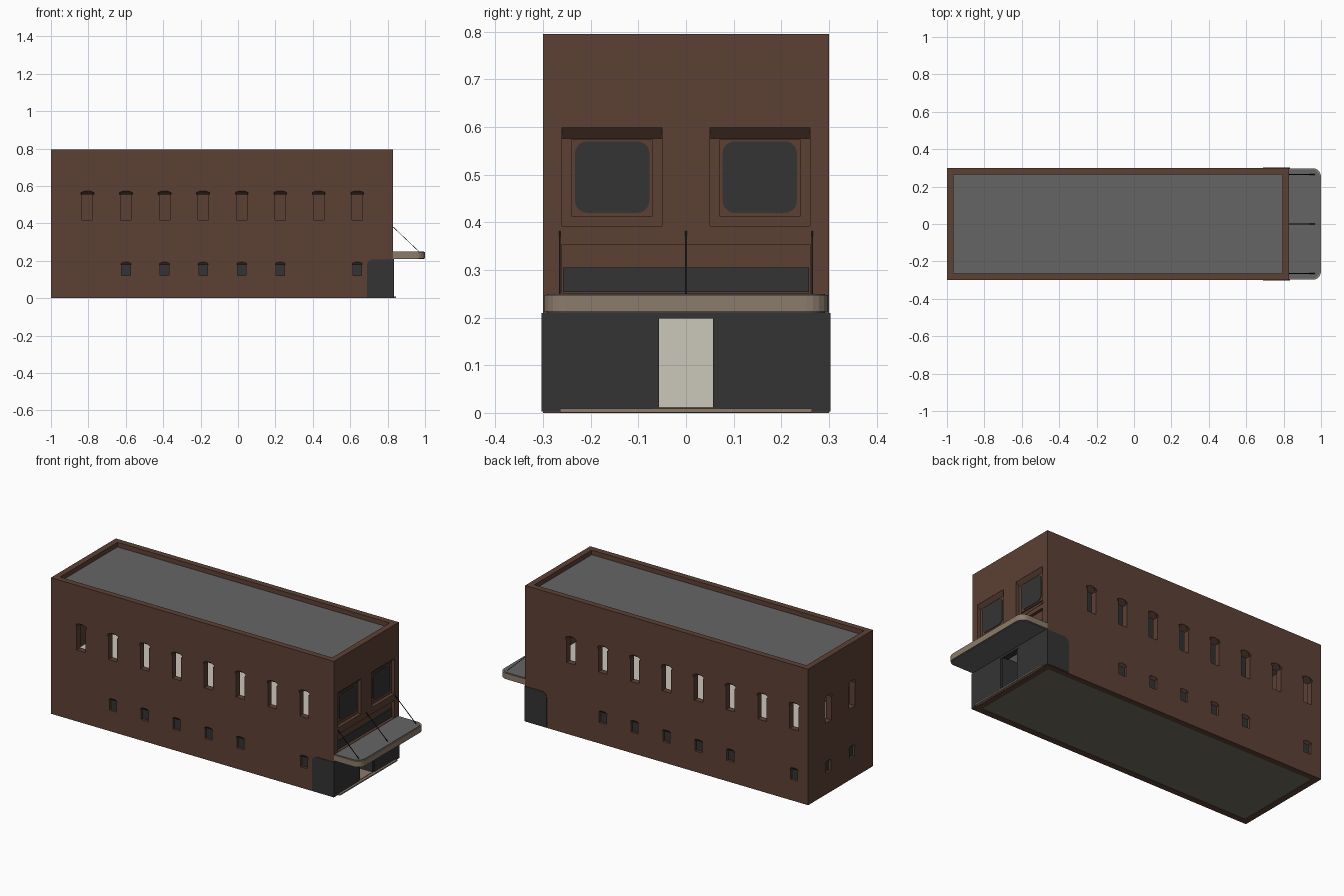
import bpy, bmesh, math

if "Cube" in bpy.data.objects:
    bpy.data.objects.remove(bpy.data.objects["Cube"])


def material(name, r, g, b):
    m = bpy.data.materials.new(name)
    m.use_nodes = True
    m.diffuse_color = (r, g, b, 1)
    m.node_tree.nodes["Principled BSDF"].inputs["Base Color"].default_value = (r, g, b, 1)
    return m


BROWN = material("brown brick", .107, .052, .035)
DARK = material("dark glass", .034, .034, .034)
GREY = material("grey roofing", .13, .13, .13)
CREAM = material("cream interior", .6, .57, .5)
TAN = material("tan trim", .26, .2, .15)
OLIVE = material("olive ground slab", .16, .155, .12)
BLACK = material("black metal", .012, .012, .012)

# Overall walls
X0, X1, Y, H, T = -1.0, .83, .3, .795, .035


def finish(bm, name, mat):
    bmesh.ops.recalc_face_normals(bm, faces=bm.faces)
    me = bpy.data.meshes.new(name)
    bm.to_mesh(me)
    bm.free()
    me.materials.append(mat)
    ob = bpy.data.objects.new(name, me)
    bpy.context.collection.objects.link(ob)
    return ob


def add_prism(bm, ring_a, ring_b):
    a = [bm.verts.new(p) for p in ring_a]
    b = [bm.verts.new(p) for p in ring_b]
    bm.faces.new(a)
    bm.faces.new(b[::-1])
    for i in range(len(a)):
        j = (i + 1) % len(a)
        bm.faces.new((a[i], b[i], b[j], a[j]))


def box(name, mat, x0, x1, y0, y1, z0, z1):
    bm = bmesh.new()
    ring = [(x0, y0), (x1, y0), (x1, y1), (x0, y1)]
    add_prism(bm, [(x, y, z0) for x, y in ring], [(x, y, z1) for x, y in ring])
    return finish(bm, name, mat)


def on_wall(side, u, z, d):
    """Point on a wall: u along it, z up, d outward."""
    return {"front": (u, -Y - d, z), "back": (u, Y + d, z),
            "right": (X1 + d, u, z), "left": (X0 - d, u, z)}[side]


def wall_prism(bm, side, profile, d0, d1):
    add_prism(bm, [on_wall(side, u, z, d0) for u, z in profile],
              [on_wall(side, u, z, d1) for u, z in profile])


def plate(name, mat, side, profile, d0, d1):
    bm = bmesh.new()
    wall_prism(bm, side, profile, d0, d1)
    return finish(bm, name, mat)


def rounded(u0, u1, v0, v1, radii, steps=5):
    """Rectangle with a radius for each corner, counter-clockwise from lower left."""
    pts = []
    corners = [(u0, v0, 1, 1), (u1, v0, -1, 1), (u1, v1, -1, -1), (u0, v1, 1, -1)]
    for k, ((u, v, su, sv), r) in enumerate(zip(corners, radii)):
        if r == 0:
            pts.append((u, v))
            continue
        for i in range(steps + 1):
            t = math.pi + (k + i / steps) * math.pi / 2
            pts.append((u + su * r + r * math.cos(t), v + sv * r + r * math.sin(t)))
    return pts


def rect(u0, u1, v0, v1):
    return rounded(u0, u1, v0, v1, (0, 0, 0, 0))


def window_profile(u, z0, zc, z1, w, cap):
    """Narrow opening with a wider, gently arched head."""
    head = []
    for i in range(7):
        s = 1 - i / 3
        head.append((u + s * cap, z1 - (z1 - zc) * .5 * s * s))
    return [(u - w, z0), (u + w, z0), (u + w, zc), (u + cap, zc)] + head + [(u - cap, zc), (u - w, zc)]


def sloped_head(name, side, u, half, z_low, z_high, depth):
    tri = [(0, z_high), (-depth, z_low), (-depth, z_high + .004), (-.002, z_high + .004)]
    bm = bmesh.new()
    add_prism(bm, [on_wall(side, u - half, z, d) for d, z in tri],
              [on_wall(side, u + half, z, d) for d, z in tri])
    finish(bm, name, BROWN)


# Brick shell: an open rectangular tube
walls_bm = bmesh.new()
outer = [(X0, -Y), (X1, -Y), (X1, Y), (X0, Y)]
inner = [(X0 + T, -Y + T), (X1 - T, -Y + T), (X1 - T, Y - T), (X0 + T, Y - T)]
rings = [[walls_bm.verts.new((x, y, z)) for x, y in ring]
         for ring, z in ((outer, 0), (outer, H), (inner, H), (inner, 0))]
for k in range(4):
    a, b = rings[k], rings[(k + 1) % 4]
    for i in range(4):
        j = (i + 1) % 4
        walls_bm.faces.new((a[i], a[j], b[j], b[i]))
walls = finish(walls_bm, "brick_walls", BROWN)

# Window positions along each wall
pitch = .2061
front_u = [-.805 + pitch * i for i in range(8)]
back_u = [.534 - pitch * i for i in range(8)]
small = [1, 2, 3, 4, 5, 7]
upper = {"front": front_u, "back": back_u, "left": [-.105, .113]}
lower = {"front": [front_u[i] for i in small], "back": [back_u[i] for i in small],
         "left": [-.105, .113]}

cut = bmesh.new()
for side, us in upper.items():
    for u in us:
        wall_prism(cut, side, window_profile(u, .417, .553, .575, .028, .034), .02, -T - .01)
        sloped_head("upper_window_head", side, u, .035, .553, .574, T - .003)
for side, us in lower.items():
    for u in us:
        wall_prism(cut, side, window_profile(u, .122, .178, .194, .023, .026), .02, -T - .01)
        sloped_head("lower_window_head", side, u, .027, .18, .193, .012)
        plate("lower_window_glass", DARK, side, rect(u - .03, u + .03, .115, .2), -.014, -.02)

# Street end: two large windows, a low wide window and the doorway
for s in (-1, 1):
    u = s * .155
    wall_prism(cut, "right", rect(u - .105, u + .105, .392, .6), .02, -.02)
    sloped_head("large_window_head", "right", u, .107, .575, .599, .021)
    plate("large_window_frame", BROWN, "right", rect(u - .085, u + .085, .412, .574), -.022, -.015)
    plate("large_window_glass", DARK, "right",
          rounded(u - .078, u + .078, .42, .57, [.025] * 4), -.016, -.012)
wall_prism(cut, "right", rect(-.26, .26, .252, .353), .02, -.018)
plate("low_window_glass", DARK, "right", rect(-.258, .258, .254, .305), -.02, -.014)
wall_prism(cut, "right", rect(-.072, .072, .01, .2), .02, -T - .01)

# Cut the openings out of the shell
cutter = finish(cut, "opening_cutter", BROWN)
cutter.hide_render = True
mod = walls.modifiers.new("openings", "BOOLEAN")
mod.operation = "DIFFERENCE"
mod.solver = "EXACT"
mod.object = cutter
bpy.context.view_layer.objects.active = walls
bpy.ops.object.modifier_apply(modifier=mod.name)
bpy.data.objects.remove(cutter)

# Floors and roof
xi0, xi1, yi = X0 + T - .004, X1 - T + .004, Y - T + .004
box("roof_slab", GREY, xi0, xi1, -yi, yi, .75, .768)
box("upper_floor", CREAM, xi0, xi1, -yi, yi, .295, .315)
box("ground_slab", OLIVE, xi0, xi1, -yi, yi, .002, .01)

# Dark shopfront wrapping both corners
for side in ("front", "back"):
    plate("corner_glass", DARK, side,
          rounded(.69, X1 + .003, .003, .207, (0, 0, 0, .03)), -.002, .003)
for s in (-1, 1):
    lo, hi = sorted((s * .072, s * (Y + .003)))
    plate("shopfront_glass", DARK, "right", rect(lo, hi, .003, .21), -.002, .003)
    lo, hi = sorted((s * .057, s * .074))
    box("entry_side", DARK, .70, X1, lo, hi, .01, .205)
plate("shopfront_header", DARK, "right", rect(-.072, .072, .198, .21), -.03, .003)
box("entry_back", CREAM, .70, .706, -.06, .06, .01, .205)
box("entry_floor", TAN, .70, X1, -.058, .058, .008, .012)
box("front_step", TAN, X1, X1 + .015, -.265, .265, .001, .009)


# Canopy with rounded outer corners
def canopy_layer(name, mat, inset, z0, z1):
    ring = rounded(X1, 1 - inset, -.298 + inset, .298 - inset, (0, .045, .045, 0))
    bm = bmesh.new()
    add_prism(bm, [(x, y, z0) for x, y in ring], [(x, y, z1) for x, y in ring])
    finish(bm, name, mat)


canopy_layer("canopy_edge", TAN, 0, .213, .247)
canopy_layer("canopy_top", GREY, .006, .246, .25)
canopy_layer("canopy_underside", GREY, .006, .21, .214)

# Canopy tie rods
for y in (-.265, 0, .265):
    r = .0018
    bm = bmesh.new()
    square = [(-r, -r), (r, -r), (r, r), (-r, r)]
    add_prism(bm, [(X1, y + a, .38 + b) for a, b in square],
              [(.968, y + a, .249 + b) for a, b in square])
    finish(bm, "canopy_rod", BLACK)
